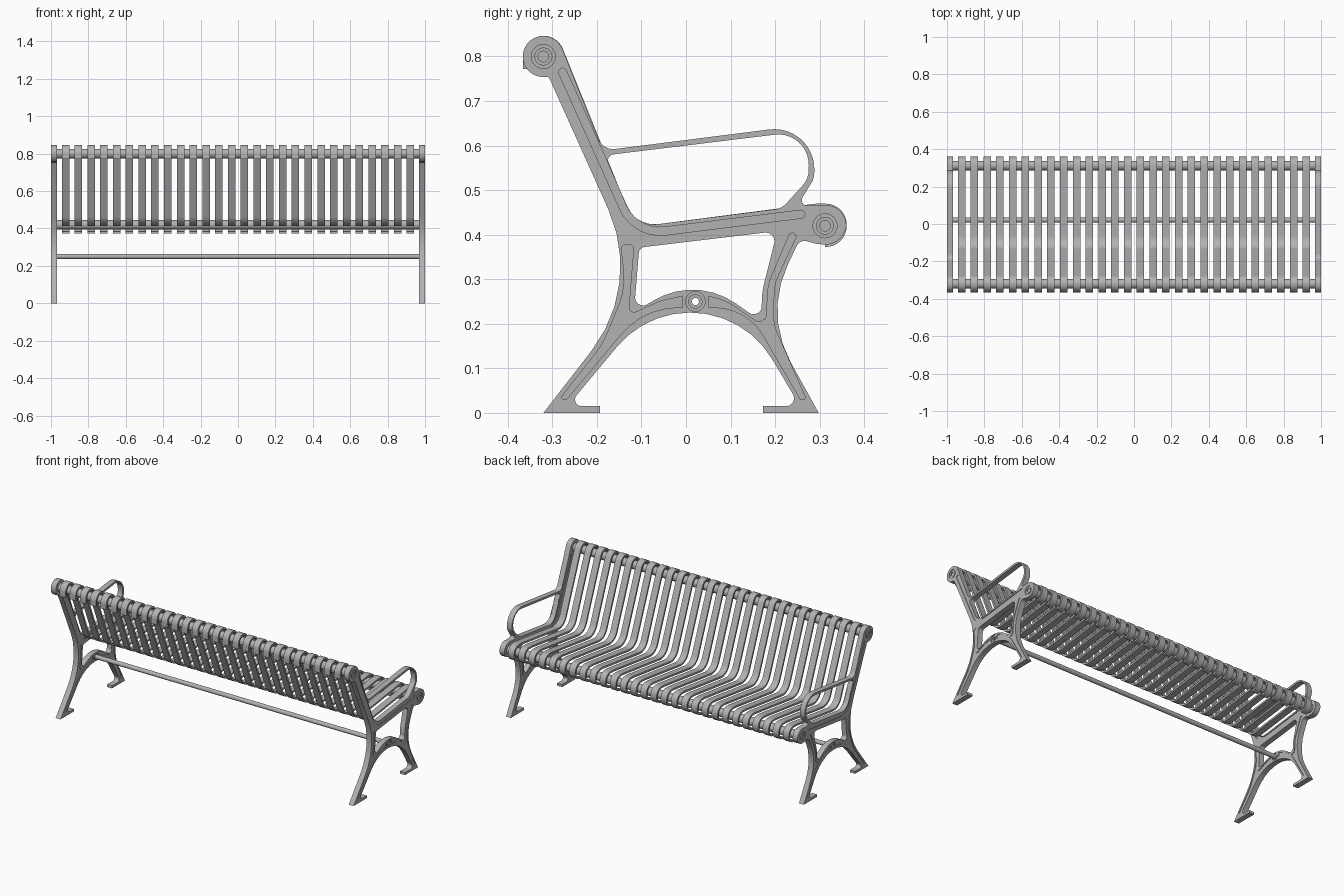
import bpy
from math import tan, cos, sin, pi
from mathutils import Vector, Matrix

old = bpy.data.objects.get("Cube")
if old:
    bpy.data.objects.remove(old)

metal = bpy.data.materials.new("grey_metal")
metal.use_nodes = True
GREY = (0.45, 0.45, 0.45, 1)
metal.diffuse_color = GREY
metal.node_tree.nodes["Principled BSDF"].inputs["Base Color"].default_value = GREY

# local x, y, z of a flat profile become world y, z, x
TO_SIDE = Matrix(((0, 0, 1, 0), (1, 0, 0, 0), (0, 1, 0, 0), (0, 0, 0, 1)))


def rounded(corners, closed=True):
    """Polygon or path whose corners (y, z, radius) become arcs."""
    pts, n = [], len(corners)
    for i, c in enumerate(corners):
        p = Vector(c[:2])
        if len(c) < 3 or (not closed and i in (0, n - 1)):
            pts.append(p)
            continue
        a = (Vector(corners[i - 1][:2]) - p).normalized()
        b = (Vector(corners[(i + 1) % n][:2]) - p).normalized()
        half = a.angle(b) / 2
        start, end = p + a * c[2] / tan(half), p + b * c[2] / tan(half)
        mid = p + (a + b).normalized() * c[2] / sin(half)
        steps = max(3, int((pi - 2 * half) / 0.16))
        u, v = start - mid, end - mid
        sweep = u.angle(v)
        for k in range(steps + 1):
            t = sweep * k / steps
            pts.append(mid + (u * sin(sweep - t) + v * sin(t)) / sin(sweep))
    return pts


def stroke(path, half, cap=6):
    """Closed band around a path, with round ends when cap > 1."""
    sides = []
    for way in (path, path[::-1]):
        for i, p in enumerate(way):
            d = (way[min(i + 1, len(way) - 1)] - way[max(i - 1, 0)]).normalized()
            sides.append(p + Vector((-d.y, d.x)) * half)
        for k in range(1, cap):
            t = pi * k / cap
            sides.append(p + (Vector((-d.y, d.x)) * cos(t) + d * sin(t)) * half)
    return sides


def circle(centre, r, n=32):
    return [Vector(centre) + Vector((cos(2 * pi * k / n), sin(2 * pi * k / n))) * r
            for k in range(n)]


def slab(name, loops, depth, x=0):
    """Filled profile with holes, extruded along x."""
    cu = bpy.data.curves.new(name, "CURVE")
    cu.dimensions, cu.fill_mode, cu.extrude = "2D", "BOTH", depth / 2
    for loop in loops:
        sp = cu.splines.new("POLY")
        sp.points.add(len(loop) - 1)
        for q, p in zip(sp.points, loop):
            q.co = (p.x, p.y, 0, 1)
        sp.use_cyclic_u = True
    ob = bpy.data.objects.new(name, cu)
    bpy.context.collection.objects.link(ob)
    bpy.ops.object.select_all(action="DESELECT")
    ob.select_set(True)
    bpy.context.view_layer.objects.active = ob
    bpy.ops.object.convert(target="MESH")
    ob = bpy.context.view_layer.objects.active
    ob.data.transform(Matrix.Translation((x, 0, 0)) @ TO_SIDE)
    ob.data.materials.clear()
    ob.data.materials.append(metal)
    bpy.ops.object.shade_smooth_by_angle(angle=0.6)
    return ob


BACK_ROD, SEAT_ROD, STRETCHER = (-.32, .8), (.312, .42), (.021, .25)

# End frame silhouette: rear leg, scroll, armrest, front scroll, front leg, arch
outline = rounded([
    (-.32, 0), (-.098, .287, .31), (-.308, .754, .008), (-.366, .754, .045),
    (-.366, .846, .045), (-.289, .846, .046), (-.186, .589, .035),
    (.295, .65, .09), (.287, .525, .04), (.25, .465, .012),
    (.36, .468, .047), (.36, .372, .047), (.29, .38, .01), (.256, .39, .02),
    (.175, .222, .24), (.298, 0), (.173, 0), (.173, .015), (.256, .015, .018),
    (.039, .381, .214), (-.266, .015, .015), (-.193, .015), (-.193, 0)])
arm_opening = rounded([
    (-.182, .578, .015), (-.114, .417, .07), (.215, .459, .04),
    (.275, .525, .05), (.277, .634, .068)])
leg_opening = rounded([
    (-.105, .371, .015), (.205, .408, .02), (.17, .27, .2),
    (.17, .205, .018), (.02, .31, .17), (-.117, .225, .018)])
openings = [outline, arm_opening, leg_opening, circle(STRETCHER, .008)]

# Sunken channels that follow the limbs of the frame
seat_channel = stroke(rounded([(-.277, .765), (-.113, .4, .09), (.258, .446)], False), .009)
rear_channel = rounded([
    (-.146, .378, .01), (-.117, .378, .01), (-.13, .218, .012), (-.06, .25, .1),
    (-.008, .262), (-.008, .237), (-.096, .237, .17), (-.268, .03, .005),
    (-.284, .03, .005), (-.186, .155, .2), (-.135, .28, .15)])
front_channel = rounded([
    (.05, .262), (.09, .251, .1), (.163, .202, .008), (.18, .212, .008),
    (.185, .29, .1), (.233, .403, .008), (.252, .405, .008), (.198, .29, .1),
    (.195, .2, .1), (.27, .03, .004), (.257, .03, .004), (.137, .237, .13),
    (.05, .237)])
channels = [seat_channel, rear_channel, front_channel]
for hub in (BACK_ROD, SEAT_ROD):
    channels += [circle(hub, r) for r in (.027, .02, .012)]
channels += [circle(STRETCHER, r) for r in (.022, .016)]

WIDTH, LIP = .033, .004
for side, label in ((1, "left"), (-1, "right")):
    centre = side * (1 - WIDTH / 2)
    slab(label + "_frame", openings, WIDTH - 2 * LIP, centre)
    for face, where in ((1, "outer"), (-1, "inner")):
        slab(f"{label}_{where}_rim", openings + channels, LIP,
             centre + side * face * (WIDTH - LIP) / 2)

# Rods joining the frames
slab("back_rod", [circle(BACK_ROD, .025)], 1.95)
slab("seat_rod", [circle(SEAT_ROD, .025)], 1.95)
slab("stretcher_tube", [circle(STRETCHER, .013), circle(STRETCHER, .008)], 1.95)

# Bent slats, curled round both rods
COUNT, PITCH = 28, .0683
bend = rounded([
    (-.36, .772), (-.36, .841, .041), (-.292, .841, .041), (-.118, .411, .075),
    (.29, .464, .05), (.355, .464, .041), (.355, .378, .041), (.312, .378)], False)
slat = slab("slats", [stroke(bend, .0055, 1)], .04, -PITCH * (COUNT - 1) / 2)
row = slat.modifiers.new("row", "ARRAY")
row.count = COUNT
row.use_relative_offset = False
row.use_constant_offset = True
row.constant_offset_displace = (PITCH, 0, 0)
